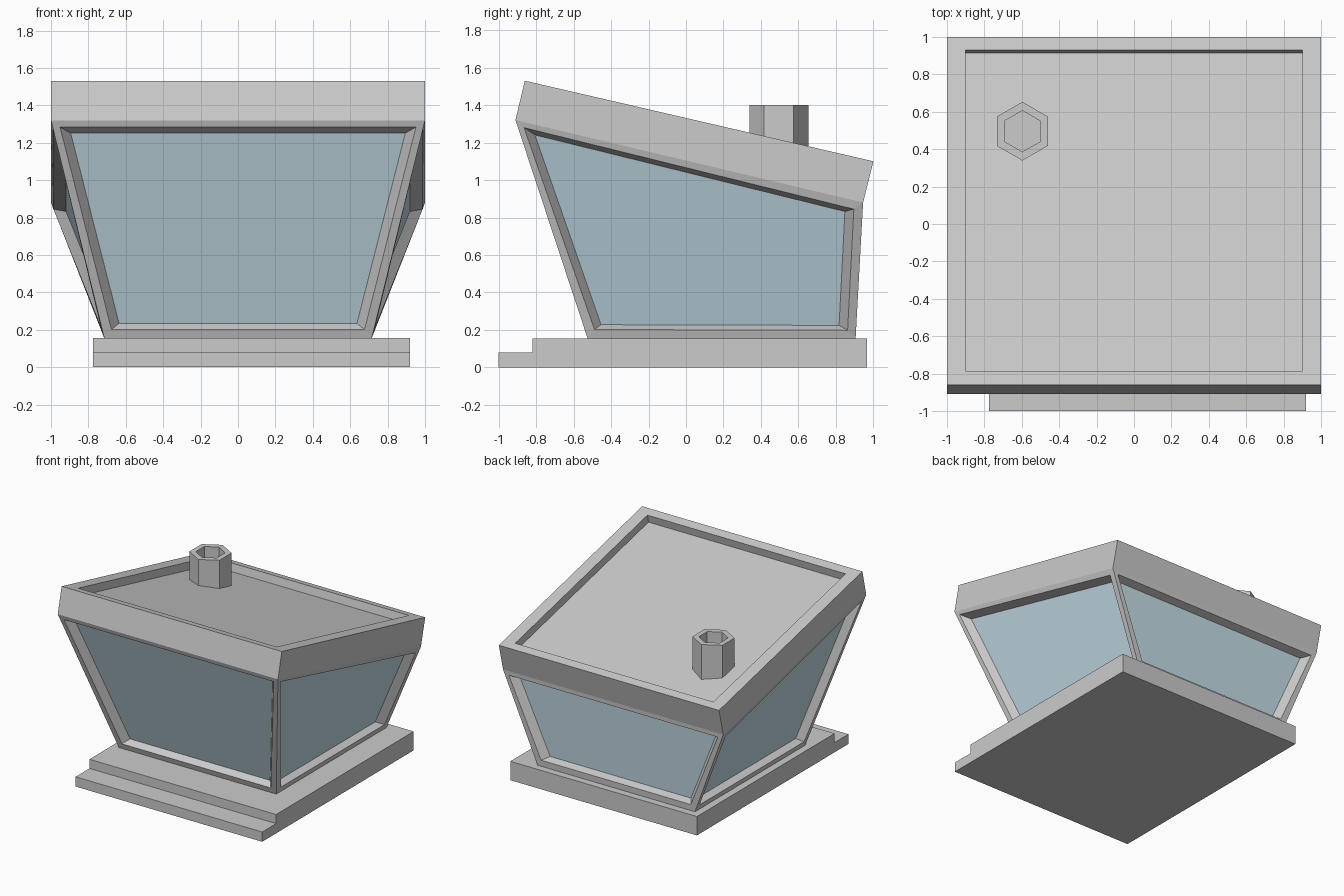
import bpy, bmesh
from math import cos, sin, pi
from mathutils import Vector

if "Cube" in bpy.data.objects:
    bpy.data.objects.remove(bpy.data.objects["Cube"])


def finish(bm, name, mats=()):
    bmesh.ops.recalc_face_normals(bm, faces=bm.faces)
    mesh = bpy.data.meshes.new(name)
    bm.to_mesh(mesh)
    bm.free()
    for m in mats:
        mesh.materials.append(m)
    obj = bpy.data.objects.new(name, mesh)
    bpy.context.collection.objects.link(obj)
    return obj


def prism(profile, x0, x1):
    """Side profile of (y, z) points stretched from x0 to x1."""
    bm = bmesh.new()
    a = [bm.verts.new((x0, y, z)) for y, z in profile]
    b = [bm.verts.new((x1, y, z)) for y, z in profile]
    n = len(profile)
    bm.faces.new(a)
    bm.faces.new(b)
    for i in range(n):
        j = (i + 1) % n
        bm.faces.new((a[i], a[j], b[j], b[i]))
    bmesh.ops.recalc_face_normals(bm, faces=bm.faces)
    return bm


grey = bpy.data.materials.new("frame_grey")
grey.diffuse_color = (0.8, 0.8, 0.8, 1)
grey.use_nodes = True
grey.node_tree.nodes["Principled BSDF"].inputs["Base Color"].default_value = grey.diffuse_color
glass = bpy.data.materials.new("window_glass")
glass.diffuse_color = (0.55, 0.72, 0.8, 1)
glass.use_nodes = True
glass.node_tree.nodes["Principled BSDF"].inputs["Base Color"].default_value = glass.diffuse_color

# Base slab with a front step
finish(prism([(-1, 0), (0.965, 0), (0.965, 0.155), (-0.82, 0.155),
              (-0.82, 0.08), (-1, 0.08)], -0.775, 0.92), "base")

# Flared cabin with a recessed window in each wall
bm = bmesh.new()
low = [bm.verts.new(p) for p in ((-0.715, -0.525, 0.155), (0.715, -0.525, 0.155),
                                 (0.715, 0.905, 0.155), (-0.715, 0.905, 0.155))]
top = [bm.verts.new(p) for p in ((-1, -0.91, 1.32), (1, -0.91, 1.32),
                                 (1, 0.945, 0.88), (-1, 0.945, 0.88))]
walls = [bm.faces.new((low[i], low[(i + 1) % 4], top[(i + 1) % 4], top[i]))
         for i in range(4)]
inward = [Vector(d) for d in ((0, 1, 0), (-1, 0, 0), (0, -1, 0), (1, 0, 0))]
bm.normal_update()
for wall, direction in zip(walls, inward):
    bmesh.ops.inset_individual(bm, faces=[wall], thickness=0.062)
    bmesh.ops.inset_individual(bm, faces=[wall], thickness=0.01)
    # the inner ring becomes the recess: restore its size, shrink and push in
    c = wall.calc_center_median()
    for v in wall.verts:
        outer = next(e.other_vert(v) for e in v.link_edges if e not in wall.edges)
        v.co = c + (outer.co - c) * 0.94 + direction * 0.06
    wall.material_index = 1
finish(bm, "cabin", (grey, glass))

# Sloped roof with a sunken top
bm = prism([(-0.91, 1.32), (0.945, 0.88), (1.0, 1.10), (-0.86, 1.53)], -1, 1)
roof_top = max(bm.faces, key=lambda f: f.normal.z)
normal = roof_top.normal.copy()
bmesh.ops.inset_individual(bm, faces=[roof_top], thickness=0.08)
for v in roof_top.verts:
    y = -0.785 if v.co.y < 0 else 0.93
    v.co = (0.9 if v.co.x > 0 else -0.9, y, 1.53 - 0.43 / 1.86 * (y + 0.86))
bmesh.ops.inset_individual(bm, faces=[roof_top], thickness=0)
for v in roof_top.verts:
    v.co -= normal * 0.065
finish(bm, "roof")

# Hexagonal chimney pipe with a blind hole
bm = bmesh.new()
rings = [[bm.verts.new((-0.597 + r * sin(k * pi / 3), 0.496 + r * cos(k * pi / 3), z))
          for k in range(6)]
         for r, z in ((0.157, 1.08), (0.157, 1.40), (0.11, 1.40), (0.11, 1.2))]
for a, b in zip(rings, rings[1:]):
    for i in range(6):
        j = (i + 1) % 6
        bm.faces.new((a[i], a[j], b[j], b[i]))
bm.faces.new(rings[0])
bm.faces.new(rings[-1])
finish(bm, "chimney")
